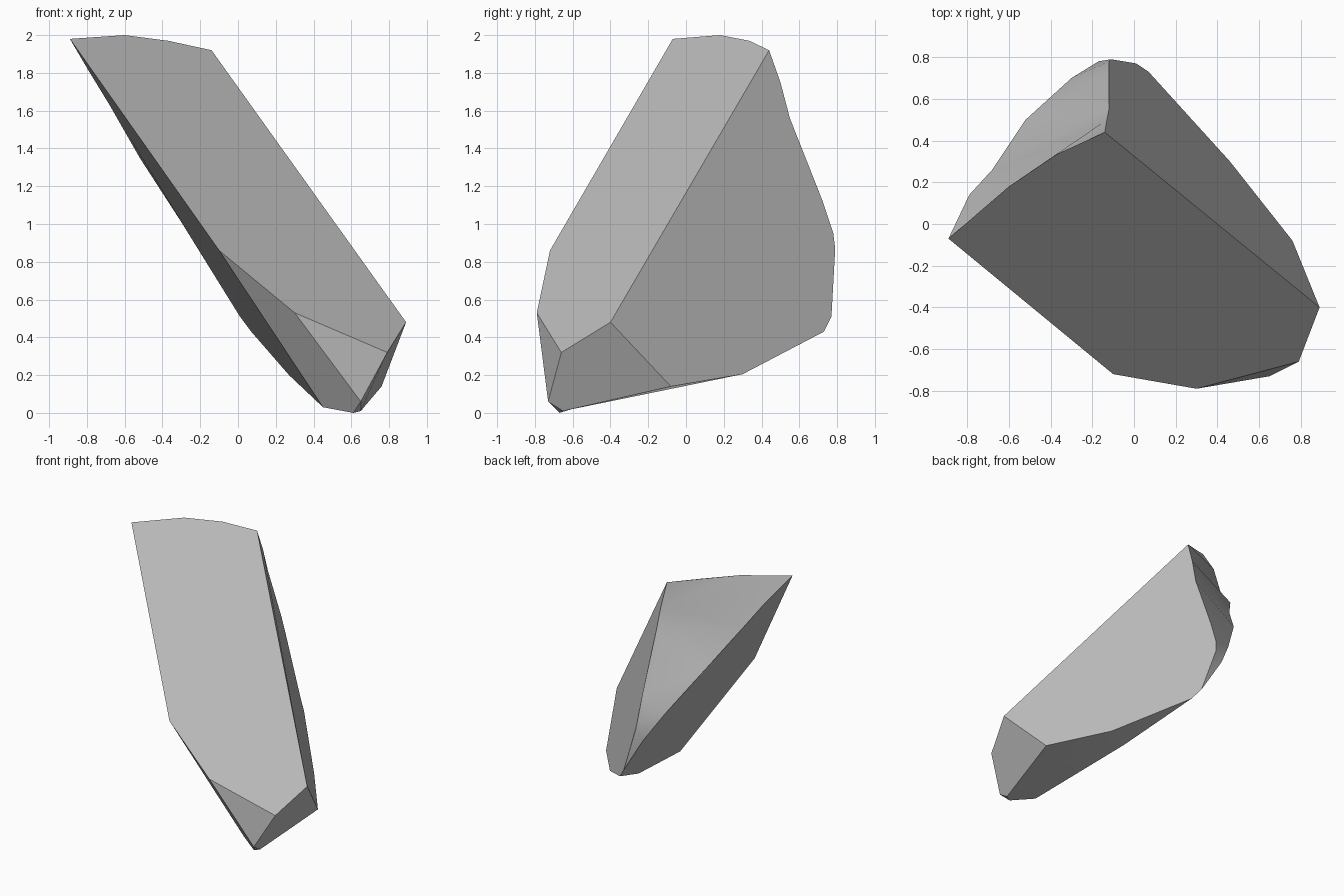
import bpy
import bmesh
import math
from mathutils import Vector

# Remove the default object
default_cube = bpy.data.objects.get("Cube")
if default_cube:
    bpy.data.objects.remove(default_cube, do_unlink=True)


def make_material(name, rgb):
    mat = bpy.data.materials.new(name)
    mat.use_nodes = True
    colour = (*rgb, 1)
    mat.diffuse_color = colour
    mat.node_tree.nodes["Principled BSDF"].inputs["Base Color"].default_value = colour
    return mat


# Corners of the stone shard, one letter each
corners = {
    # rim of the broad upper facet
    "A": (-.89, -.07, 1.98), "B": (-.6, .18, 2), "T": (-.37, .335, 1.97),
    "C": (-.14, .44, 1.92), "D": (.89, -.4, .48), "E": (.79, -.66, .32),
    "F": (.3, -.79, .53), "G": (-.1, -.72, .86),
    # pointed foot
    "H": (.45, -.57, .03), "I": (.61, -.67, 0), "J": (.65, -.65, .01),
    "K": (.65, -.73, .06), "L": (.76, -.08, .14), "M": (.46, .3, .205),
    "R": (.27, .21, .2), "N": (.07, .73, .43),
    # wavy edge between the side and the rounded back
    "O": (.01, .77, .51), "P": (-.11, .79, .87), "W": (-.12, .78, .95),
    "V": (-.12, .72, 1.13), "Q": (-.12, .55, 1.56), "U": (-.13, .5, 1.75),
    # curved edge between the back and the underside
    "a": (-.79, .14, 1.81), "b": (-.68, .26, 1.63), "c": (-.52, .5, 1.35),
    "d": (-.3, .7, 1.01), "e": (-.17, .78, .8),
}

# Flat facets, each spelled as a loop of corners
flat_facets = {
    "upper": "ABTCDEFG",
    "side": "CDLMNOPWVQU",
    "underside": "AGHRNedcba",
    "base": "IJLMRH",
    "base_chip": "MNR",
    "foot_right": "DEKJL",
    "foot_front": "EFK",
    "foot_left": "GFKIH",
    "foot_tip": "KJI",
}

# Rounded back, a strip of patches running from the top edge to the base
back_patches = ["CTBU", "UBAa", "UabQ", "QbcV", "VcdW", "WdeP", "PeO", "eNO"]

# Build the closed shard
bm = bmesh.new()
verts = {key: bm.verts.new(Vector(co)) for key, co in corners.items()}
for loop in list(flat_facets.values()) + back_patches:
    bm.faces.new([verts[key] for key in loop])
bmesh.ops.recalc_face_normals(bm, faces=bm.faces)

mesh = bpy.data.meshes.new("stone_shard")
bm.to_mesh(mesh)
bm.free()
mesh.materials.append(make_material("stone grey", (.5, .5, .5)))

stone_shard = bpy.data.objects.new("stone_shard", mesh)
bpy.context.collection.objects.link(stone_shard)

# Soften only the rounded back, keeping the facet edges crisp
bpy.ops.object.select_all(action="DESELECT")
stone_shard.select_set(True)
bpy.context.view_layer.objects.active = stone_shard
bpy.ops.object.shade_smooth_by_angle(angle=math.radians(25))
